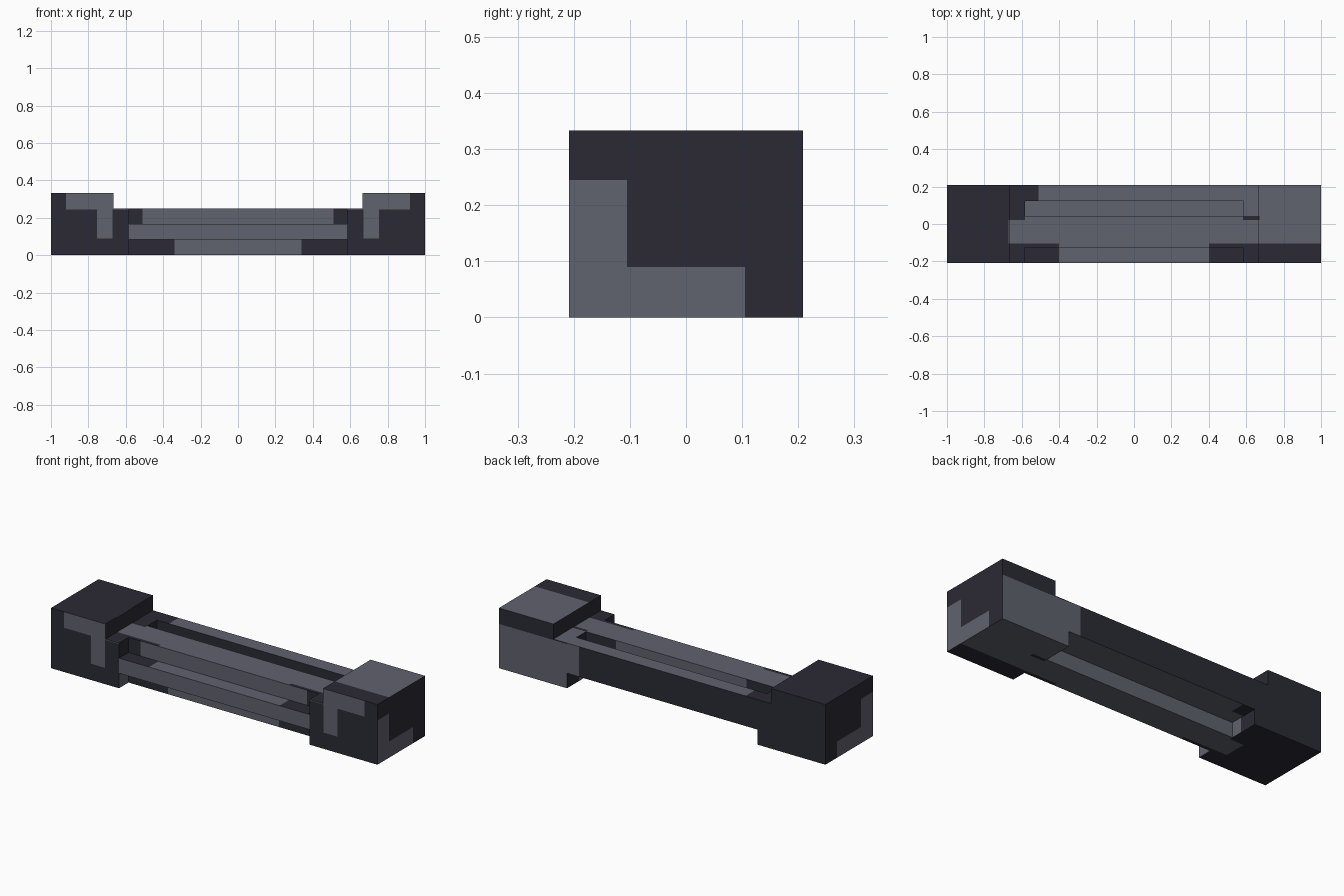
import bpy
import bmesh
from mathutils import Vector

UNIT = 1 / 12  # every part follows a grid of twelfths

default_cube = bpy.data.objects.get("Cube")
if default_cube:
    bpy.data.objects.remove(default_cube)


def make_material(name, color):
    mat = bpy.data.materials.new(name)
    mat.use_nodes = True
    mat.diffuse_color = color
    mat.node_tree.nodes["Principled BSDF"].inputs["Base Color"].default_value = color
    return mat


MATERIALS = [
    make_material("charcoal", (0.024, 0.023, 0.035, 1)),
    make_material("slate_grey", (0.117, 0.122, 0.156, 1)),
]


def prism(name, profile, place, lo, hi, cuts, is_light):
    """Extrude a profile from lo to hi, split it at the cuts, paint by rule."""
    bm = bmesh.new()
    face = bm.faces.new([bm.verts.new(place(a, b, lo)) for a, b in profile])
    grown = bmesh.ops.extrude_face_region(bm, geom=[face], use_keep_orig=True)
    top = [v for v in grown["geom"] if isinstance(v, bmesh.types.BMVert)]
    bmesh.ops.translate(bm, verts=top, vec=place(0, 0, hi) - place(0, 0, lo))
    bmesh.ops.recalc_face_normals(bm, faces=bm.faces)
    for normal, value in cuts:
        normal = Vector(normal)
        bmesh.ops.bisect_plane(
            bm, geom=bm.verts[:] + bm.edges[:] + bm.faces[:],
            plane_co=normal * value / normal.length_squared, plane_no=normal)
    bm.normal_update()
    for f in bm.faces:
        f.material_index = int(is_light(f.calc_center_median(), f.normal))
    mesh = bpy.data.meshes.new(name)
    bm.to_mesh(mesh)
    bm.free()
    for mat in MATERIALS:
        mesh.materials.append(mat)
    obj = bpy.data.objects.new(name, mesh)
    bpy.context.collection.objects.link(obj)
    return obj


def axis_cuts(axis, values):
    return [([float(i == axis) for i in range(3)], v) for v in values]


# Patches on the grooved rail; the underside repeats the top
def rail_light(c, n):
    x = abs(c.x)
    if abs(n.z) > 0.5:
        if c.y > 0.124:
            return c.x > -0.51
        if c.y > 0.04:
            return True
        if c.y < -0.125:
            return x < 0.4
        return c.y > -0.105 or x < 0.4
    if n.y < -0.5:
        if c.y > 0:
            return False
        if c.z > 2 * UNIT:
            return x < 0.51
        return c.z > UNIT or x < 0.34
    if n.y > 0.5:
        if c.y > 0.2:
            return c.x > 0.51
        return c.z < UNIT or x < 0.4
    return False


# Patches on the end blocks; the underside repeats the top
def end_light(c, n):
    x = abs(c.x)
    if abs(n.x) > 0.5:
        if x > 0.99:
            return (c.y < -0.105 and c.z < 0.245) or (c.y < 0.105 and c.z < 0.09)
        return c.z < 0.09 and c.y < 0.105
    if n.y < -0.5:
        return (c.z > 0.245 and x < 0.92) or (c.z > 0.09 and 0.67 < x < 0.755)
    if n.y > 0.5:
        return c.x > 0 and c.z < 0.245
    if x > 0.67:
        return c.x > 0 and c.y > -0.105
    return -0.105 < c.y < 0.022 or (c.x > 0 and c.y > 0.042)


# Long rail with steps and grooves: full-width middle layer, ridges above and below
rail_profile = [(-2.5, 1), (-2.5, 2), (-1.5, 2), (-1.5, 3), (0.5, 3), (0.5, 2), (1.5, 2),
                (1.5, 3), (2.5, 3), (2.5, 1), (0.5, 1), (0.5, 0), (-1.5, 0), (-1.5, 1)]
rail_cuts = (axis_cuts(0, [s * v for s in (-1, 1) for v in (0.34, 0.4, 0.51)])
             + axis_cuts(1, [-0.105, 0.124]))
prism("grooved_rail", rail_profile, lambda a, b, t: Vector((t, a, b)) * UNIT,
      -7, 7, rail_cuts, rail_light)

# Tall end blocks, each with a lower collar that meets the rail
end_profile = [(7, 0), (12, 0), (12, 4), (8, 4), (8, 3), (7, 3)]
for side, sign in (("left", 1), ("right", -1)):
    end_cuts = (axis_cuts(0, [sign * v for v in (0.67, 0.755, 0.92)])
                + axis_cuts(1, [-0.105, 0.022, 0.042, 0.105])
                + axis_cuts(2, [0.09, 0.245]))
    prism(side + "_end_block", end_profile,
          lambda a, b, t: Vector((sign * a, t, b)) * UNIT,
          -2.5, 2.5, end_cuts, end_light)
